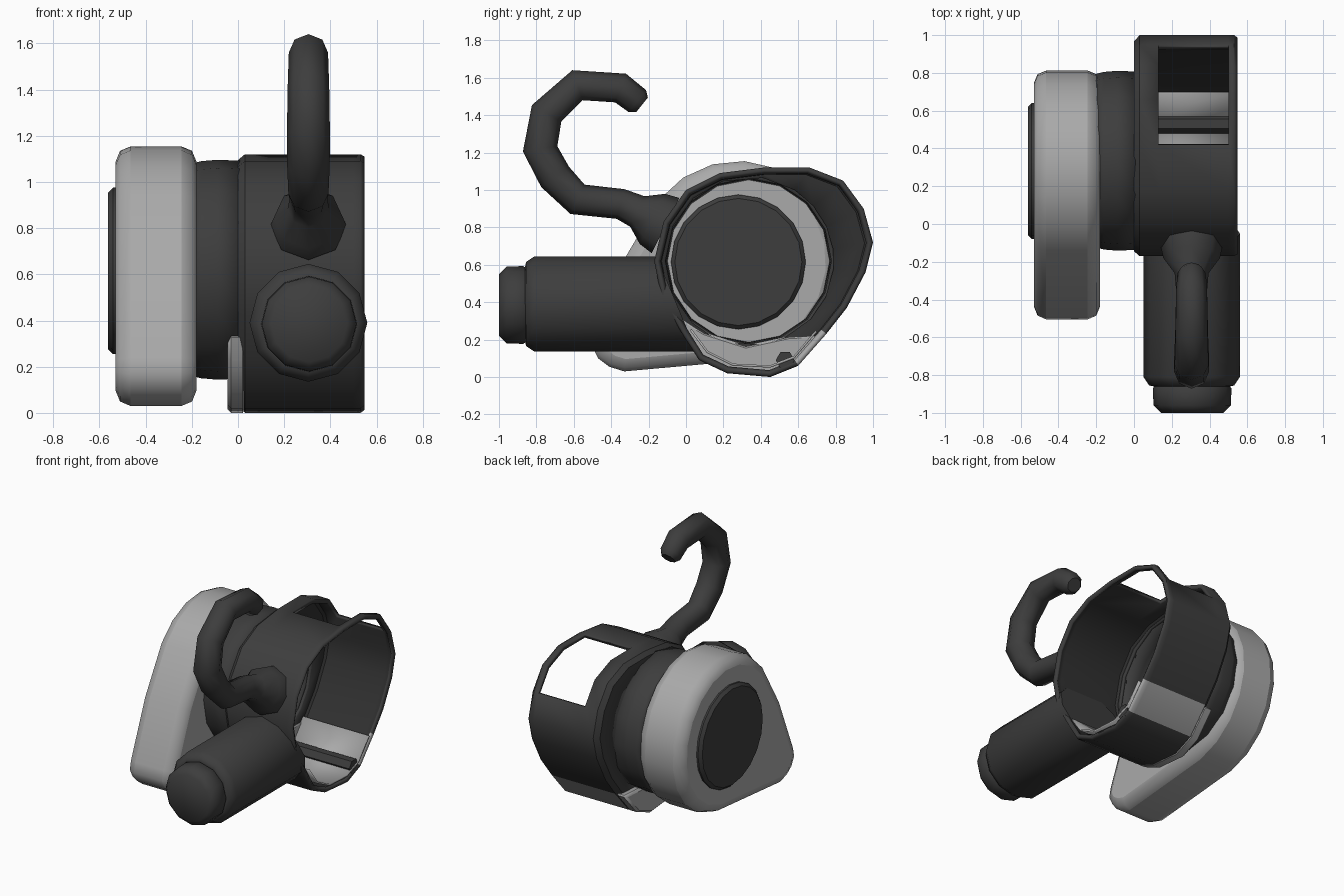
import bpy, bmesh, math
from mathutils import Vector

cube = bpy.data.objects.get("Cube")
if cube:
    bpy.data.objects.remove(cube, do_unlink=True)


def material(name, value):
    m = bpy.data.materials.new(name)
    m.use_nodes = True
    m.diffuse_color = (value, value, value, 1)
    m.node_tree.nodes["Principled BSDF"].inputs["Base Color"].default_value = (value, value, value, 1)
    return m


DARK = material("charcoal", 0.047)
INNER = material("dark charcoal", 0.03)
LIGHT = material("light grey", 0.4)


def finish(obj, *mats, bevel=0.0, segments=1, angle=35):
    for m in mats:
        obj.data.materials.append(m)
    if bevel:
        b = obj.modifiers.new("bevel", "BEVEL")
        b.width, b.segments = bevel, segments
        b.limit_method, b.angle_limit = "ANGLE", math.radians(50)
    bpy.ops.object.select_all(action="DESELECT")
    obj.select_set(True)
    bpy.context.view_layer.objects.active = obj
    bpy.ops.object.shade_smooth_by_angle(angle=math.radians(angle))
    return obj


def new_object(name, bm):
    mesh = bpy.data.meshes.new(name)
    bm.to_mesh(mesh)
    bm.free()
    obj = bpy.data.objects.new(name, mesh)
    bpy.context.collection.objects.link(obj)
    return obj


def arc(cy, cz, r, start, end, n):
    steps = [math.radians(start + (end - start) * i / n) for i in range(n + 1)]
    return [(cy + r * math.cos(a), cz + r * math.sin(a)) for a in steps]


def loft(bm, rings, closed=True):
    """Join rings of 3D points with quads."""
    rows = [[bm.verts.new(p) for p in ring] for ring in rings]
    n = len(rows[0])
    for a, b in zip(rows, rows[1:]):
        for i in range(n if closed else n - 1):
            j = (i + 1) % n
            bm.faces.new((a[i], a[j], b[j], b[i]))
    return rows


def solid(name, rings, mat, **options):
    """Lofted rings with both ends capped."""
    bm = bmesh.new()
    rows = loft(bm, rings)
    bm.faces.new(rows[0][::-1])
    bm.faces.new(rows[-1])
    bmesh.ops.recalc_face_normals(bm, faces=bm.faces[:])
    return finish(new_object(name, bm), mat, **options)


def prism(name, pts, x0, x1, mat, **options):
    """Solid side profile stretched along x."""
    return solid(name, [[(x, y, z) for y, z in pts] for x in (x0, x1)], mat, **options)


def thicken(obj, depth, material_offset=0):
    s = obj.modifiers.new("thickness", "SOLIDIFY")
    s.thickness, s.offset, s.material_offset = depth, -1, material_offset


# Housing: a hollow shell open on its left, with a holed end wall
outline = [(-0.17, 0.62), (-0.13, 0.42), (-0.02, 0.23), (0.07, 0.09), (0.22, 0.02),
           (0.45, 0.0), (0.60, 0.06), (0.75, 0.23), (0.86, 0.37), (0.96, 0.56),
           (1.0, 0.72), (0.95, 0.90), (0.84, 1.05), (0.66, 1.12), (0.42, 1.12),
           (0.18, 1.09), (0.0, 1.0), (-0.12, 0.83)]
mid = Vector((0.34, 0.62))


def hole_point(p):
    return mid + (Vector(p) - mid).normalized() * 0.45


def shrink(p, k):
    return mid + (Vector(p) - mid) * k


bm = bmesh.new()
rings = [[(0.0, *hole_point(p)) for p in outline],
         [(0.0, *shrink(p, 0.95)) for p in outline]]
rings += [[(x, *p) for p in outline] for x in (0.03, 0.13, 0.5, 0.53)]
rings.append([(0.548, *shrink(p, 0.98)) for p in outline])
loft(bm, rings)
# Window in the upper back, and a pale strip low at the back
window = []
for f in bm.faces:
    c = f.calc_center_median()
    if 0.13 < c.x < 0.5 and 0.45 < c.y < 0.92 and c.z > 0.9:
        window.append(f)
    if c.x > 0.05 and 0.6 < c.y < 0.74 and c.z < 0.2:
        f.material_index = 1
bmesh.ops.delete(bm, geom=window, context="FACES")
housing = finish(new_object("housing_shell", bm), DARK, LIGHT, INNER, INNER)
thicken(housing, 0.03, material_offset=2)

# Pale liner in the bottom of the housing
bm = bmesh.new()
floor = [(0.02, 0.25), (0.11, 0.13), (0.25, 0.06), (0.45, 0.05), (0.58, 0.10), (0.70, 0.24)]
loft(bm, [[(x, *p) for p in floor] for x in (0.0, 0.545)], closed=False)
liner = finish(new_object("floor_liner", bm), LIGHT)
thicken(liner, 0.012)

# Pale crescent flange at the lower end wall, and a bar in the pocket
crescent = [(-0.06, 0.34)] + outline[2:8] + [(0.55, 0.22), (0.32, 0.17), (0.1, 0.24)]
prism("lower_flange", crescent, -0.045, 0.035, LIGHT, bevel=0.015)
prism("pocket_bar", arc(0.53, 0.09, 0.05, 0, 300, 5), 0.04, 0.54, DARK)

# Neck: open tube between housing and guard
bm = bmesh.new()
circle = arc(0, 0, 1, 0, 337.5, 15)
sections = [(-0.2, 0.46), (-0.16, 0.47), (-0.09, 0.476), (0.01, 0.472)]
loft(bm, [[(x, 0.335 + y * r, 0.62 + z * r) for y, z in circle] for x, r in sections])
neck = finish(new_object("neck_tube", bm), DARK)
thicken(neck, 0.03)

# Guard: round body drawn out into a low front tail
guard = arc(0.28, 0.62, 0.535, -80, 142, 12)
guard += [(-0.33, 0.63), (-0.49, 0.24), (-0.505, 0.17), (-0.47, 0.10), (-0.41, 0.055), (-0.33, 0.03)]
prism("side_guard", guard, -0.53, -0.18, LIGHT, bevel=0.065, segments=2, angle=48)

# Hub: disc showing on both sides of the guard
prism("hub_disc", arc(0.28, 0.615, 0.36, 0, 342, 19), -0.562, -0.15, DARK, bevel=0.02)


# Handle and its end cap, lying along y
def rod(name, x, z, sections, slope=0.0):
    """Rod along y from (y, radius) sections; slope slants its back end."""
    rings = [[(x + r * c, y, z + r * s) for c, s in arc(0, 0, 1, 0, 330, 11)] for y, r in sections]
    rings[-1] = [(px, py - slope * (pz - z), pz) for px, py, pz in rings[-1]]
    solid(name, rings, DARK, angle=55)


rod("handle", 0.305, 0.39, [(-0.86, 0.2), (-0.855, 0.225), (-0.81, 0.255), (-0.05, 0.255)], slope=0.42)
rod("handle_end_cap", 0.308, 0.385, [(-1.0, 0.165), (-0.96, 0.205), (-0.87, 0.208), (-0.845, 0.19)])

# Hook with a flared foot
path = [(-0.11, 0.81, 0.165), (-0.18, 0.845, 0.15), (-0.26, 0.885, 0.09), (-0.35, 0.925, 0.082),
        (-0.58, 0.95, 0.087), (-0.70, 1.07, 0.092), (-0.78, 1.22, 0.093), (-0.745, 1.41, 0.09),
        (-0.58, 1.56, 0.085), (-0.35, 1.545, 0.082), (-0.26, 1.475, 0.075), (-0.235, 1.455, 0.05)]
curve = bpy.data.curves.new("hook", "CURVE")
curve.dimensions = "3D"
curve.bevel_depth = 1.0
curve.bevel_resolution = 2
curve.use_fill_caps = True
spline = curve.splines.new("POLY")
spline.points.add(len(path) - 1)
for point, (y, z, r) in zip(spline.points, path):
    point.co = (0.305, y, z, 1)
    point.radius = r
hook = bpy.data.objects.new("hook", curve)
bpy.context.collection.objects.link(hook)
bpy.ops.object.select_all(action="DESELECT")
hook.select_set(True)
bpy.context.view_layer.objects.active = hook
bpy.ops.object.convert(target="MESH")
finish(bpy.context.object, DARK, angle=50)
